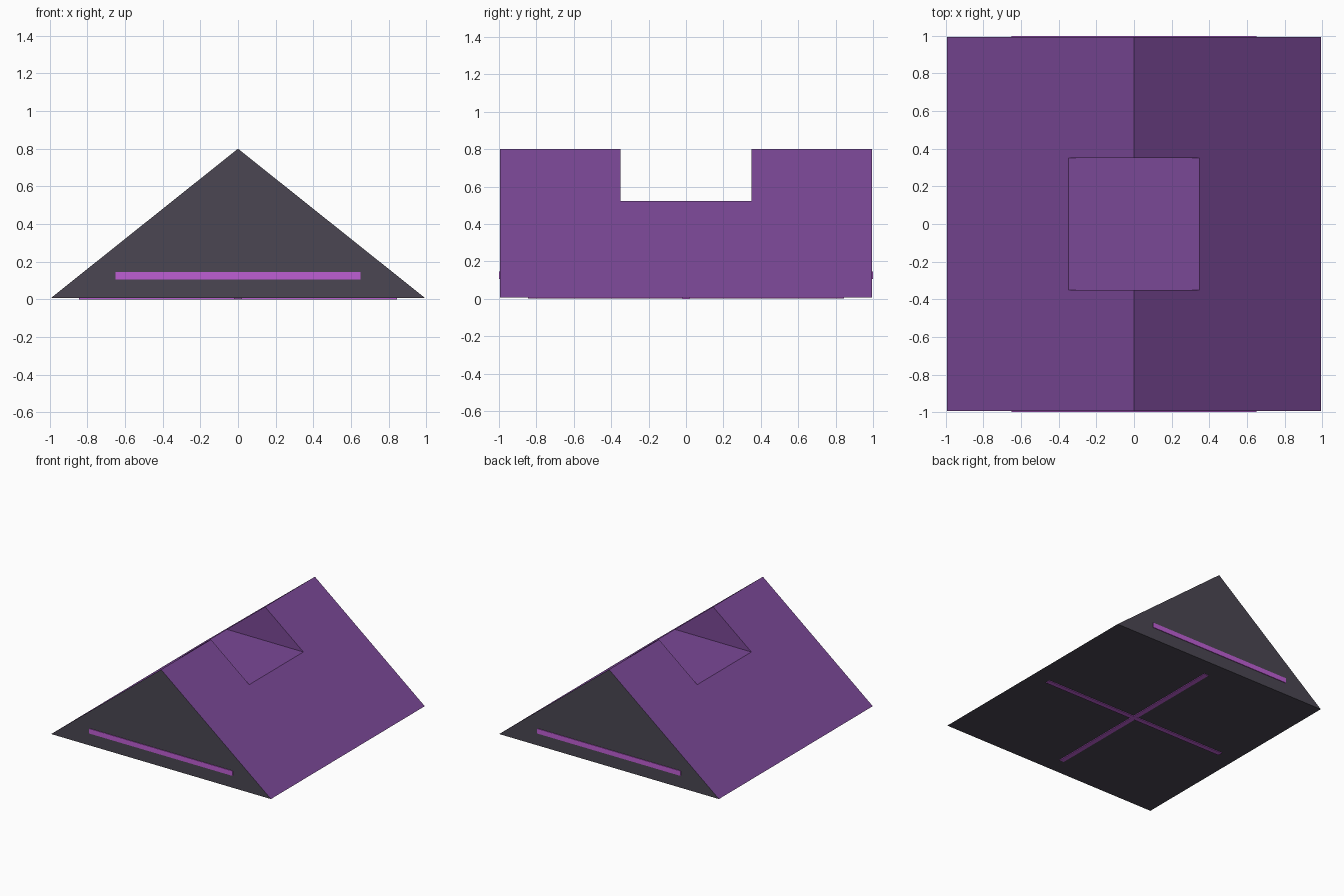
import bpy
import bmesh

if "Cube" in bpy.data.objects:
    bpy.data.objects.remove(bpy.data.objects["Cube"], do_unlink=True)


def make_material(name, rgb):
    mat = bpy.data.materials.new(name)
    mat.use_nodes = True
    mat.diffuse_color = (*rgb, 1)
    mat.node_tree.nodes["Principled BSDF"].inputs["Base Color"].default_value = (*rgb, 1)
    return mat


purple = make_material("purple", (0.195, 0.065, 0.305))
charcoal = make_material("charcoal", (0.069, 0.061, 0.084))
violet = make_material("bright violet", (0.515, 0.114, 0.658))


def add_object(name, bm, *materials):
    bmesh.ops.recalc_face_normals(bm, faces=bm.faces)
    mesh = bpy.data.meshes.new(name)
    bm.to_mesh(mesh)
    bm.free()
    for mat in materials:
        mesh.materials.append(mat)
    obj = bpy.data.objects.new(name, mesh)
    bpy.context.collection.objects.link(obj)
    return obj


def add_box(name, low, high, *materials):
    bm = bmesh.new()
    bmesh.ops.create_cube(bm, size=1)
    for v in bm.verts:
        v.co = [high[i] if v.co[i] > 0 else low[i] for i in range(3)]
    return add_object(name, bm, *materials)


# Wedge body: a triangle extruded from front to back
HALF, BASE, RIDGE = 0.995, 0.006, 0.8
bm = bmesh.new()
profile = [(-HALF, BASE), (HALF, BASE), (0, RIDGE)]
end = bm.faces.new([bm.verts.new((x, -HALF, z)) for x, z in profile])
extruded = bmesh.ops.extrude_face_region(bm, geom=[end], use_keep_orig=True)["geom"]
new_verts = [g for g in extruded if isinstance(g, bmesh.types.BMVert)]
bmesh.ops.translate(bm, verts=new_verts, vec=(0, 2 * HALF, 0))
body = add_object("wedge_body", bm, purple, charcoal)

# Flat-bottomed notch across the ridge
cutter = add_box("notch_cutter", (-1, -0.35, 0.523), (1, 0.35, 1), purple, charcoal)
cutter.hide_render = True
notch = body.modifiers.new("notch", "BOOLEAN")
notch.operation = "DIFFERENCE"
notch.solver = "EXACT"
notch.object = cutter
bpy.context.view_layer.objects.active = body
bpy.ops.object.modifier_apply(modifier="notch")
bpy.data.objects.remove(cutter, do_unlink=True)

# Charcoal gables and underside, purple slopes and notch
for face in body.data.polygons:
    gable = abs(face.center.y) > 0.9
    face.material_index = 1 if gable or face.normal.z < -0.9 else 0

# Glowing strip on each gable
for name, side in (("front_strip", -1), ("back_strip", 1)):
    y0, y1 = sorted((side * 0.994, side))
    add_box(name, (-0.65, y0, 0.105), (0.65, y1, 0.145), violet)

# Crossed strips on the underside
add_box("underside_strip_across", (-0.845, -0.02, 0), (0.845, 0.02, 0.007), violet)
add_box("underside_strip_along", (-0.02, -0.845, 0.0005), (0.02, 0.845, 0.007), violet)
